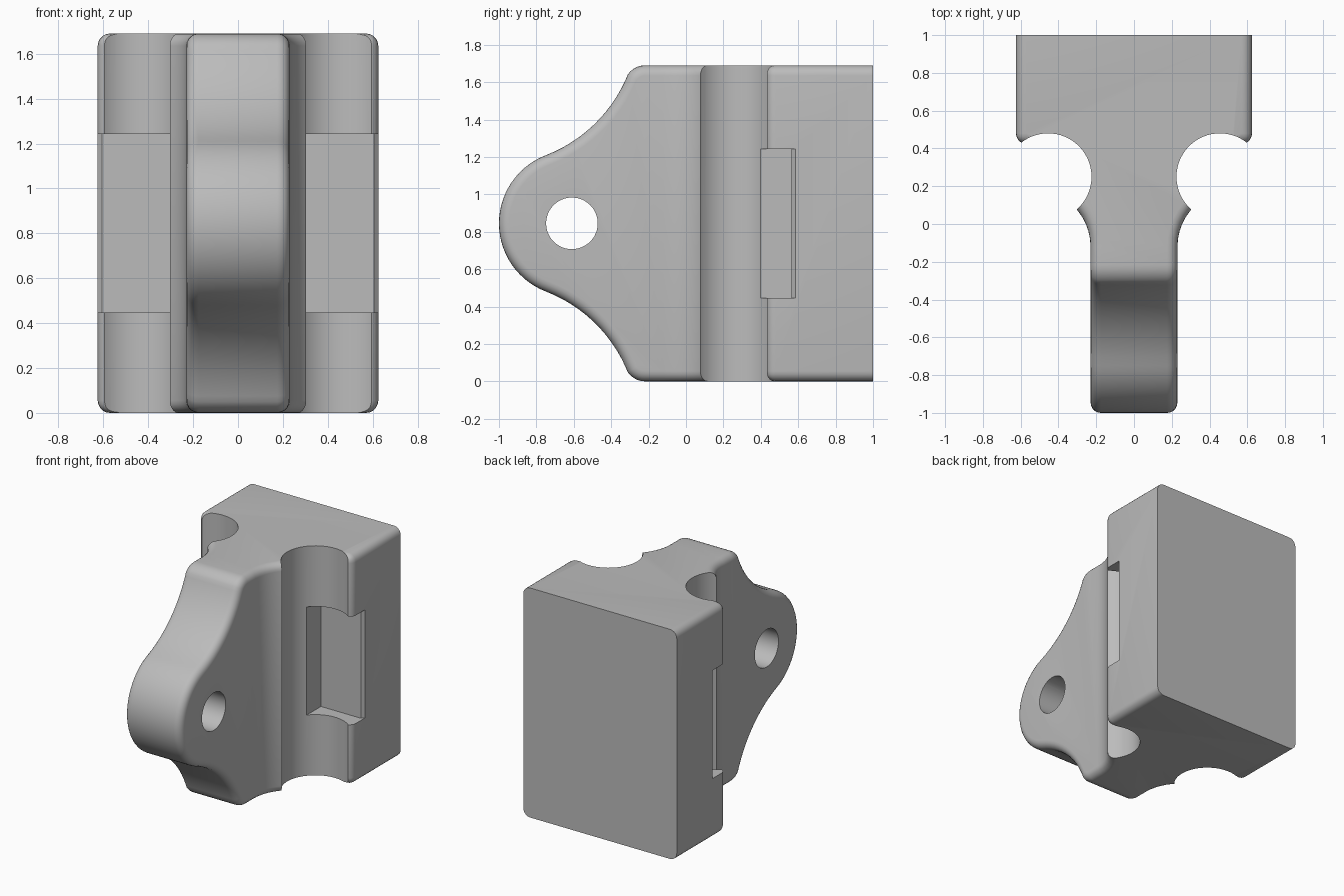
import bpy, bmesh
from math import sin, cos, radians, hypot
from mathutils import Vector

cube = bpy.data.objects.get("Cube")
if cube:
    bpy.data.objects.remove(cube, do_unlink=True)

HEIGHT = 1.69
MID = HEIGHT / 2
GROOVE_X, GROOVE_Y, GROOVE_R = 0.455, 0.25, 0.23
EDGE = 0.055

grey = bpy.data.materials.new("plain grey")
grey.use_nodes = True
colour = (0.5, 0.5, 0.5, 1)
grey.diffuse_color = colour
grey.node_tree.nodes["Principled BSDF"].inputs["Base Color"].default_value = colour


def arc(cx, cy, r, start, end, steps):
    angles = [radians(start + (end - start) * i / steps) for i in range(steps + 1)]
    return [(cx + r * cos(a), cy + r * sin(a)) for a in angles]


def prism(name, points, axis, low, high):
    """Extrude a closed outline along z (points are x, y) or x (points are y, z)."""
    def place(p, d):
        return (p[0], p[1], d) if axis == "z" else (d, p[0], p[1])
    bm = bmesh.new()
    face = bm.faces.new([bm.verts.new(place(p, low)) for p in points])
    ext = bmesh.ops.extrude_face_region(bm, geom=[face])
    shift = Vector(place((0, 0), high - low))
    bmesh.ops.translate(bm, vec=shift, verts=[v for v in ext["geom"] if isinstance(v, bmesh.types.BMVert)])
    bmesh.ops.recalc_face_normals(bm, faces=bm.faces)
    mesh = bpy.data.meshes.new(name)
    bm.to_mesh(mesh)
    bm.free()
    mesh.materials.append(grey)
    obj = bpy.data.objects.new(name, mesh)
    bpy.context.collection.objects.link(obj)
    return obj


def combine(obj, tool, operation):
    """Apply a boolean and discard the tool."""
    mod = obj.modifiers.new("cut", "BOOLEAN")
    mod.operation, mod.solver, mod.object = operation, "EXACT", tool
    graph = bpy.context.evaluated_depsgraph_get()
    mesh = bpy.data.meshes.new_from_object(obj.evaluated_get(graph))
    obj.modifiers.clear()
    obj.data = mesh
    bpy.data.objects.remove(tool, do_unlink=True)


# Plan outline: narrow lug, flared root, wide block
half = [(0.23, -1.2)] + arc(0.53, -0.12, 0.3, 180, 116, 8)
half += [(0.4, 0.425), (0.625, 0.425), (0.625, 1)]
plan = half + [(-x, y) for x, y in reversed(half)]
bracket = prism("bracket_body", plan, "z", -0.5, 2.2)

# Side outline: round nose, concave shoulder, small rounded corner
nose_y, nose_r, shoulder_r, corner_r = -0.61, 0.39, 0.77, 0.115
lean, steep = 21, 66
reach = nose_r + shoulder_r
upper = arc(nose_y, 0, nose_r, 180, 90 + lean, 14)
upper += arc(nose_y - reach * sin(radians(lean)), reach * cos(radians(lean)),
             shoulder_r, lean - 90, steep - 90, 12)[1:]
end_y = upper[-1][0] + corner_r * sin(radians(steep))
upper += arc(end_y, MID - corner_r, corner_r, 90 + steep, 90, 6)[1:]
upper.append((1.5, MID))
side = [(y, MID + z) for y, z in upper] + [(y, MID - z) for y, z in reversed(upper[1:])]
combine(bracket, prism("side_shape", side, "x", -1, 1), "INTERSECT")

# Round the outer edges, leaving the flat back sharp
bm = bmesh.new()
bm.from_mesh(bracket.data)
bmesh.ops.remove_doubles(bm, verts=bm.verts, dist=0.0005)
rounded = []
for e in bm.edges:
    mid = (e.verts[0].co + e.verts[1].co) / 2
    in_groove = hypot(abs(mid.x) - GROOVE_X, mid.y - GROOVE_Y) < 0.17
    if (e.is_manifold and e.is_convex and e.calc_face_angle() > radians(40)
            and mid.y < 0.99 and not in_groove):
        rounded.append(e)
bmesh.ops.bevel(bm, geom=rounded, offset=EDGE, offset_type="OFFSET", segments=5,
                profile=0.5, affect="EDGES", clamp_overlap=False)
bm.to_mesh(bracket.data)
bm.free()

# Vertical round grooves and the square pockets behind them
pocket = [(0.28, 0.25), (0.28, 0.565), (0.605, 0.565), (0.7, 0.66), (0.7, 0.25)]
for s in (-1, 1):
    groove = arc(s * GROOVE_X, GROOVE_Y, GROOVE_R, 0, 360, 64)[:-1]
    combine(bracket, prism("groove_cutter", groove, "z", -0.5, 2.2), "DIFFERENCE")
    outline = [(s * x, y) for x, y in pocket]
    combine(bracket, prism("pocket_cutter", outline, "z", 0.447, 1.243), "DIFFERENCE")

# Pin hole through the lug
hole = arc(nose_y, MID, 0.138, 0, 360, 48)[:-1]
combine(bracket, prism("hole_cutter", hole, "x", -1, 1), "DIFFERENCE")

bpy.ops.object.select_all(action="DESELECT")
bracket.select_set(True)
bpy.context.view_layer.objects.active = bracket
bpy.ops.object.shade_smooth_by_angle(angle=radians(30))
